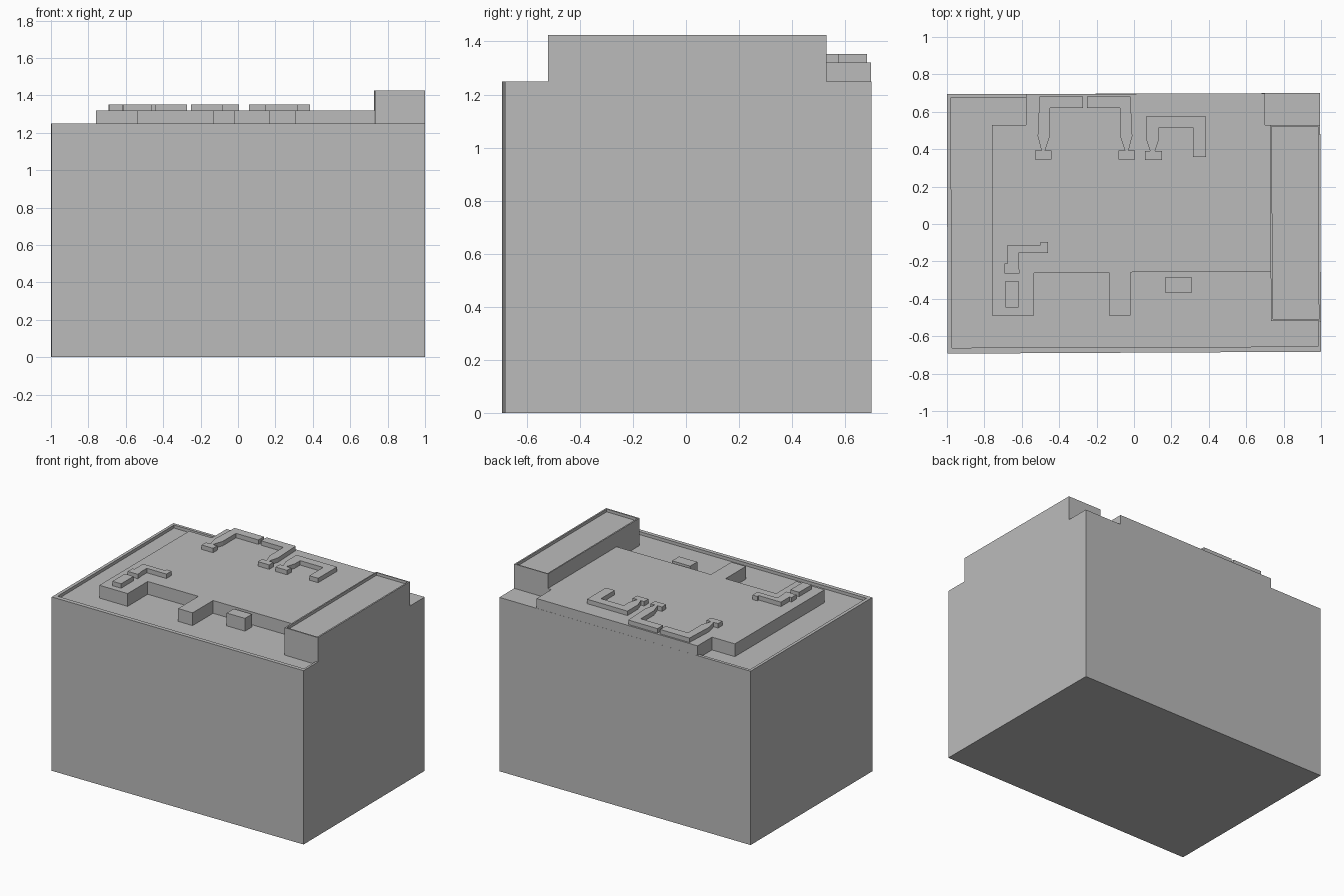
import bpy, bmesh

if "Cube" in bpy.data.objects:
    bpy.data.objects.remove(bpy.data.objects["Cube"])

grey = bpy.data.materials.new("concrete_grey")
grey.diffuse_color = (0.5, 0.5, 0.5, 1)
grey.use_nodes = True
grey.node_tree.nodes["Principled BSDF"].inputs["Base Color"].default_value = grey.diffuse_color

ROOF, RIM, SLAB, DUCT, HOUSE = 1.228, 1.25, 1.32, 1.352, 1.425


def prism(name, pts, z0, z1, hidden=False):
    """Extrude a flat outline from z0 to z1."""
    bm = bmesh.new()
    face = bm.faces.new([bm.verts.new((x, y, z0)) for x, y in pts])
    top = bmesh.ops.extrude_face_region(bm, geom=[face])["geom"]
    verts = [v for v in top if isinstance(v, bmesh.types.BMVert)]
    bmesh.ops.translate(bm, verts=verts, vec=(0, 0, z1 - z0))
    bmesh.ops.recalc_face_normals(bm, faces=bm.faces)
    mesh = bpy.data.meshes.new(name)
    bm.to_mesh(mesh)
    bm.free()
    mesh.materials.append(grey)
    ob = bpy.data.objects.new(name, mesh)
    bpy.context.collection.objects.link(ob)
    ob.hide_render = hidden
    ob.hide_viewport = False
    return ob


def recess(ob, pts, z0, z1):
    """Sink a shallow pocket into the top of a part, then drop the cutter."""
    cutter = prism(ob.name + "_cutter", pts, z0, z1, True)
    mod = ob.modifiers.new("recess", 'BOOLEAN')
    mod.operation, mod.solver, mod.object = 'DIFFERENCE', 'EXACT', cutter
    bpy.context.view_layer.objects.active = ob
    bpy.ops.object.modifier_apply(modifier=mod.name)
    bpy.data.objects.remove(cutter)


def rect(x0, x1, y0, y1):
    return [(x0, y0), (x1, y0), (x1, y1), (x0, y1)]


# Main block, slightly out of square, with a low parapet around the roof
body = prism("building_body",
             [(-1, .694), (-.997, -.693), (1, -.683), (.995, .70)], 0, RIM)
recess(body, [(-.98, .673), (-.972, -.662), (.984, -.655), (.986, .4),
              (.6, .4), (.6, .673)], ROOF, RIM + .1)

# Raised upper roof with a notched front edge
prism("upper_roof",
      [(-.76, .53), (-.578, .53), (-.578, .695), (.70, .698), (.70, .53),
       (.74, .53), (.74, -.255), (-.018, -.258), (-.018, -.49), (-.133, -.49),
       (-.133, -.26), (-.535, -.262), (-.535, -.49), (-.76, -.49)], ROOF, SLAB)

# Tall penthouse along the right side with its own thin parapet
house = prism("penthouse",
              [(.728, .53), (.732, -.518), (.9994, -.52), (.9956, .53)], ROOF, HOUSE)
recess(house, [(.736, .522), (.743, -.508), (.988, -.51), (.985, .522)],
       HOUSE - .02, HOUSE + .1)

# Back pair of bent ducts, mirrored about x = -0.262
duct = [(-.505, .683), (-.272, .683), (-.272, .62), (-.45, .62), (-.45, .47),
        (-.475, .393), (-.44, .393), (-.44, .345), (-.53, .345), (-.53, .393),
        (-.495, .393), (-.515, .47)]
prism("duct_back_left", duct, SLAB, DUCT)
prism("duct_back_right", [(-.524 - x, y) for x, y in duct], SLAB, DUCT)

# Hooked duct near the middle
prism("duct_middle",
      [(.064, .574), (.386, .574), (.386, .359), (.316, .359), (.316, .515),
       (.134, .515), (.134, .455), (.113, .391), (.15, .391), (.15, .343),
       (.059, .343), (.059, .391), (.086, .391), (.064, .455)], SLAB, DUCT)

# Bent duct and vent at the front left
prism("duct_front",
      [(-.676, -.113), (-.499, -.113), (-.499, -.097), (-.461, -.097),
       (-.461, -.155), (-.617, -.155), (-.617, -.215), (-.611, -.265),
       (-.692, -.265), (-.692, -.21), (-.676, -.21)], SLAB, DUCT)
prism("vent_front", rect(-.686, -.617, -.447, -.306), SLAB, DUCT)

# Free-standing unit on the lower roof
prism("roof_unit", rect(.166, .311, -.365, -.285), ROOF, SLAB)
